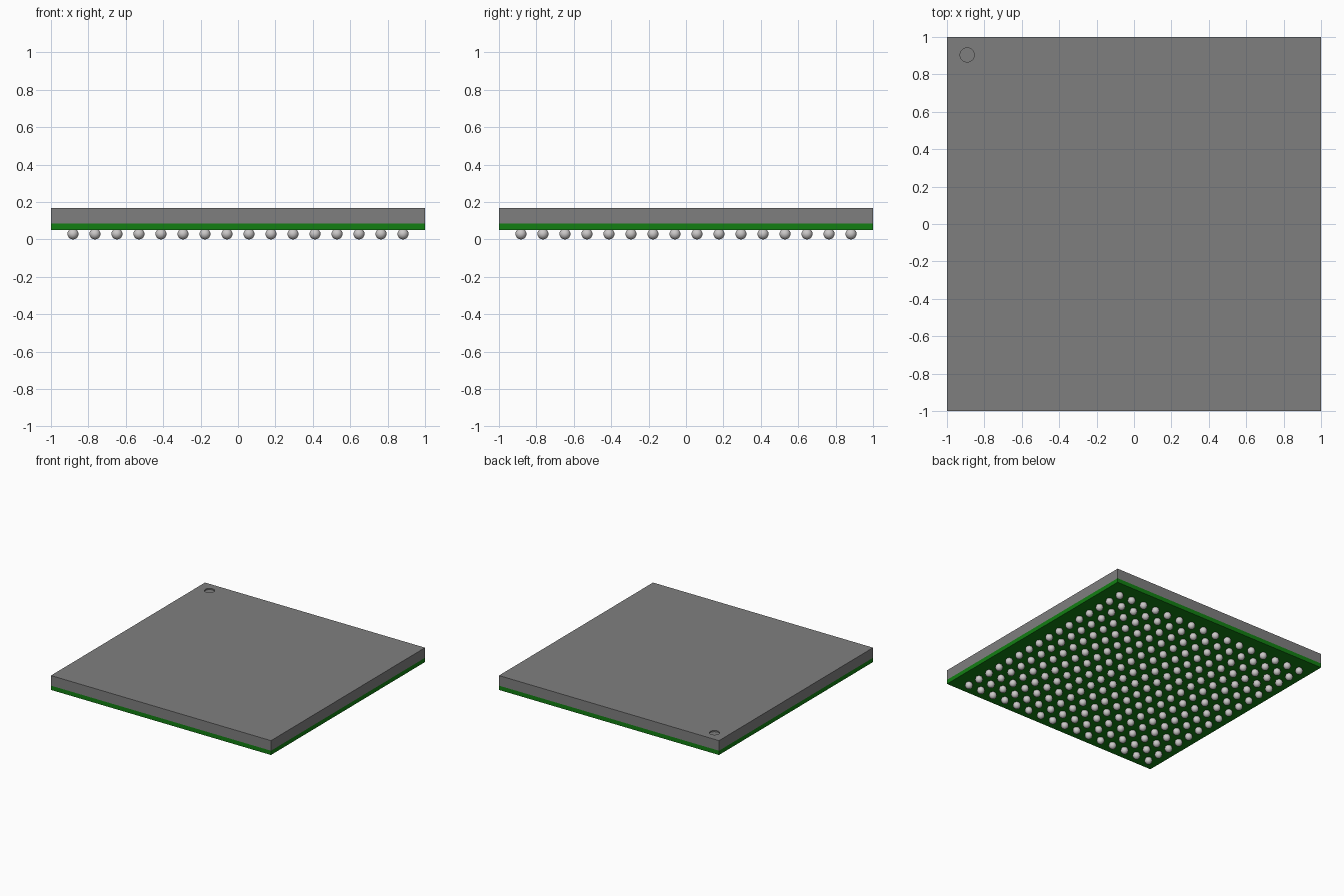
import bpy
import bmesh
from mathutils import Matrix

if "Cube" in bpy.data.objects:
    bpy.data.objects.remove(bpy.data.objects["Cube"], do_unlink=True)


def material(name, colour):
    mat = bpy.data.materials.new(name)
    mat.use_nodes = True
    mat.diffuse_color = (*colour, 1)
    mat.node_tree.nodes["Principled BSDF"].inputs["Base Color"].default_value = (*colour, 1)
    return mat


def add_object(name, bm, mat):
    mesh = bpy.data.meshes.new(name)
    bm.to_mesh(mesh)
    bm.free()
    obj = bpy.data.objects.new(name, mesh)
    bpy.context.collection.objects.link(obj)
    mesh.materials.append(mat)
    return obj


def slab(name, bottom, top, mat):
    bm = bmesh.new()
    place = Matrix.Translation((0, 0, (bottom + top) / 2)) @ Matrix.Diagonal((2, 2, top - bottom, 1))
    bmesh.ops.create_cube(bm, size=1, matrix=place)
    return add_object(name, bm, mat)


grey = material("moulding grey", (0.212, 0.212, 0.212))
green = material("board green", (0.006, 0.212, 0.006))
solder = material("solder silver", (0.60, 0.58, 0.58))

PITCH = 2 / 17
COUNT = 16
RADIUS = PITCH / 4
BOARD_BOTTOM, BOARD_TOP, BODY_TOP = 0.05, 0.085, 0.168

# Circuit board and moulded body
slab("substrate", BOARD_BOTTOM, BOARD_TOP, green)
body = slab("moulded_body", BOARD_TOP, BODY_TOP, grey)

# Shallow round recess marking the first corner
bm = bmesh.new()
bmesh.ops.create_cone(bm, cap_ends=True, segments=32, radius1=0.038, radius2=0.038, depth=0.02,
                      matrix=Matrix.Translation((-0.892, 0.904, BODY_TOP)))
cutter = add_object("corner_mark_cutter", bm, grey)
cutter.hide_render = True
cutter.hide_set(True)
cut = body.modifiers.new("corner mark", "BOOLEAN")
cut.operation = "DIFFERENCE"
cut.solver = "EXACT"
cut.object = cutter
bpy.context.view_layer.objects.active = body
body.select_set(True)
bpy.ops.object.modifier_apply(modifier=cut.name)
bpy.data.objects.remove(cutter, do_unlink=True)

# Square grid of solder balls, their tops sunk into the board
bm = bmesh.new()
for row in range(COUNT):
    for column in range(COUNT):
        x = (column - (COUNT - 1) / 2) * PITCH
        y = (row - (COUNT - 1) / 2) * PITCH
        bmesh.ops.create_uvsphere(bm, u_segments=16, v_segments=10, radius=RADIUS,
                                  matrix=Matrix.Translation((x, y, RADIUS)))
for face in bm.faces:
    face.smooth = True
add_object("solder_balls", bm, solder)
